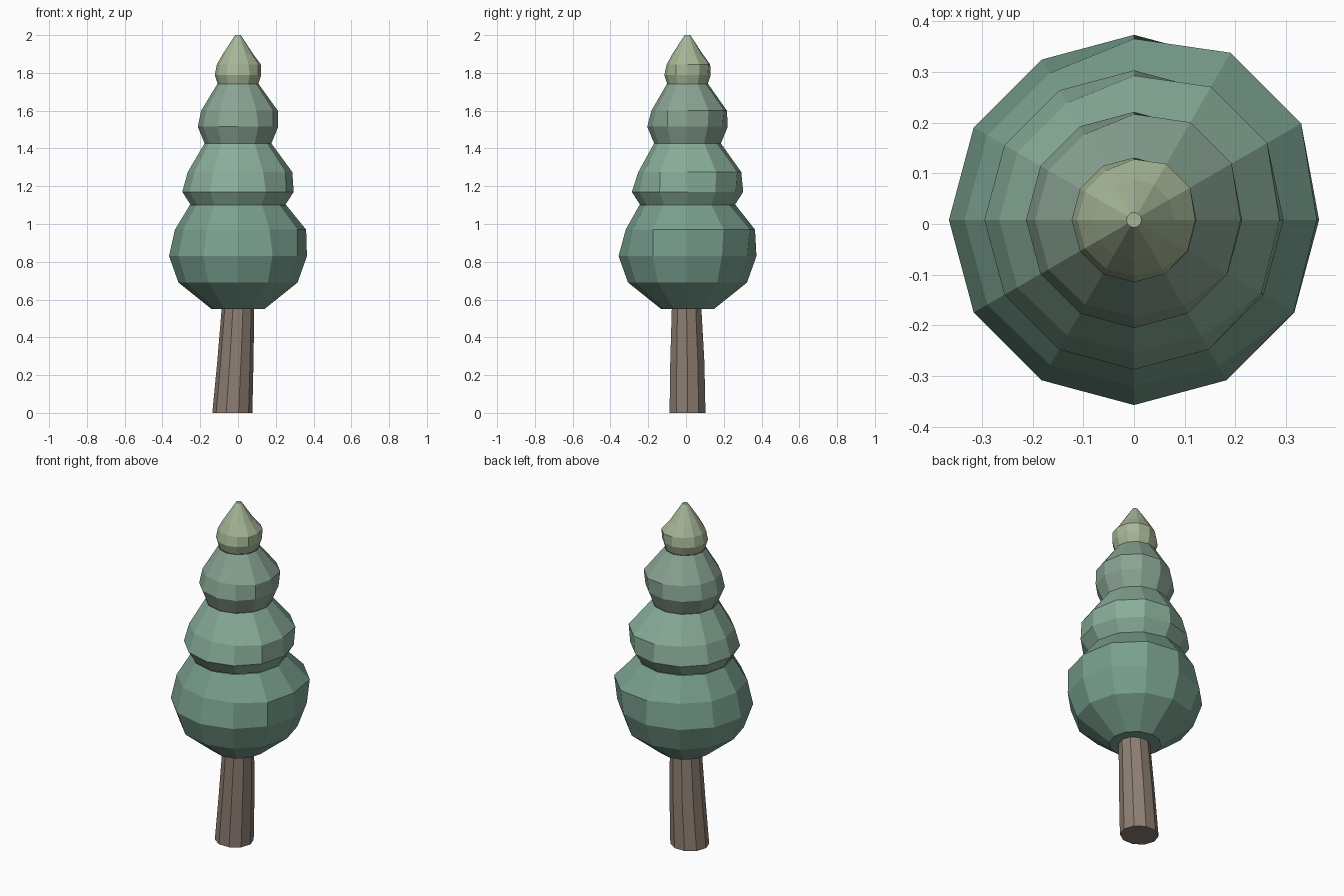
import bpy, bmesh
from math import sin, cos, tau

if "Cube" in bpy.data.objects:
    bpy.data.objects.remove(bpy.data.objects["Cube"])


def material(name, rgb):
    m = bpy.data.materials.new(name)
    m.diffuse_color = (*rgb, 1)
    m.use_nodes = True
    m.node_tree.nodes["Principled BSDF"].inputs["Base Color"].default_value = m.diffuse_color
    return m


def loft(name, rings, rgb, cap_bottom=False, cap_top=False):
    """Skin a stack of equal-sized point rings with flat quads."""
    bm = bmesh.new()
    loops = [[bm.verts.new(p) for p in ring] for ring in rings]
    n = len(loops[0])
    for a, b in zip(loops, loops[1:]):
        for i in range(n):
            j = (i + 1) % n
            bm.faces.new((a[i], a[j], b[j], b[i]))
    if cap_bottom:
        bm.faces.new(loops[0][::-1])
    if cap_top:
        bm.faces.new(loops[-1])
    mesh = bpy.data.meshes.new(name)
    bm.to_mesh(mesh)
    bm.free()
    mesh.materials.append(material(name + "_colour", rgb))
    obj = bpy.data.objects.new(name, mesh)
    bpy.context.collection.objects.link(obj)


def ring(cx, cy, z, rx, ry, n, scale=None, phase=0.0):
    pts = []
    for i in range(n):
        a = tau * (i + phase) / n
        s = scale[i] if scale else 1
        pts.append((cx + rx * s * cos(a), cy + ry * s * sin(a), z))
    return pts


# Shoulder ring swells on the right and back-right side of every tier
BULGE = [1.08, 1.14, 1.14, 1.07, 1, 1, 1, 1, 0.99, 0.98, 1, 1.09]

# Foliage tiers: (z, radius, is shoulder)
tiers = {
    "lower_foliage": ([(0.55, 0.14, 0), (0.69, 0.315, 0), (0.83, 0.365, 0),
                       (0.97, 0.334, 1), (1.10, 0.255, 0)], (0.19, 0.35, 0.27)),
    "middle_foliage": ([(1.10, 0.25, 0), (1.17, 0.295, 0),
                        (1.275, 0.266, 1), (1.425, 0.178, 0)], (0.25, 0.42, 0.32)),
    "upper_foliage": ([(1.425, 0.176, 0), (1.515, 0.213, 0),
                       (1.60, 0.195, 1), (1.74, 0.11, 0)], (0.25, 0.37, 0.29)),
    "top_foliage": ([(1.74, 0.107, 0), (1.79, 0.123, 0), (1.845, 0.112, 1),
                     (1.90, 0.08, 0), (2.0, 0.015, 0)], (0.38, 0.47, 0.31)),
}
for name, (profile, rgb) in tiers.items():
    rings = [ring(0, 0.008, z, r, r, 12, BULGE if s else None) for z, r, s in profile]
    loft(name, rings, rgb, name == "lower_foliage", name == "top_foliage")

# Trunk, leaning slightly and flared at the foot
loft("trunk", [ring(-0.03, 0.008, 0, 0.106, 0.1, 10),
               ring(-0.014, 0.007, 0.27, 0.096, 0.095, 10),
               ring(0, 0.003, 0.56, 0.086, 0.082, 10)],
     (0.27, 0.21, 0.17), True, True)
